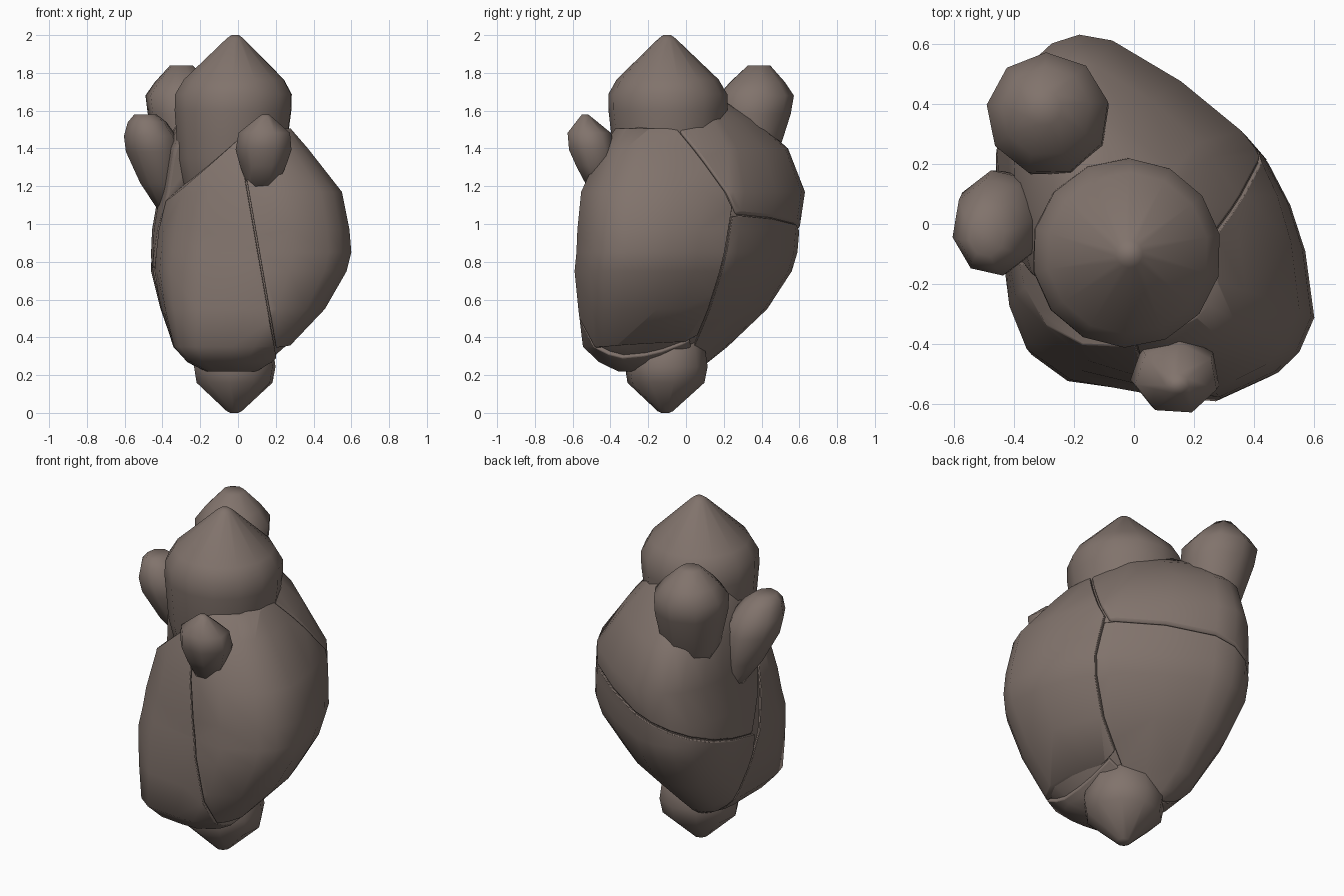
import bpy, bmesh, math
from mathutils import Vector

if "Cube" in bpy.data.objects:
    bpy.data.objects.remove(bpy.data.objects["Cube"])

mat = bpy.data.materials.new("warm_grey_brown")
mat.diffuse_color = (0.22, 0.172, 0.15, 1)
mat.use_nodes = True
mat.node_tree.nodes["Principled BSDF"].inputs["Base Color"].default_value = mat.diffuse_color


def finish(bm, name, angle=50):
    bmesh.ops.recalc_face_normals(bm, faces=bm.faces[:])
    me = bpy.data.meshes.new(name)
    bm.to_mesh(me)
    bm.free()
    me.materials.append(mat)
    ob = bpy.data.objects.new(name, me)
    bpy.context.collection.objects.link(ob)
    bpy.context.view_layer.objects.active = ob
    bpy.ops.object.select_all(action='DESELECT')
    ob.select_set(True)
    bpy.ops.object.shade_smooth_by_angle(angle=math.radians(angle))
    return ob


def loft(bm, rings):
    rows = [[bm.verts.new(p) for p in ring] for ring in rings]
    n = len(rows[0])
    for a, b in zip(rows, rows[1:]):
        for i in range(n):
            j = (i + 1) % n
            bm.faces.new((a[i], a[j], b[j], b[i]))
    bm.faces.new(rows[0][::-1])
    bm.faces.new(rows[-1])


# Plan outline of the body, and its box (xmin, xmax, ymin, ymax) at each height
outline = [(-.2, .63), (-.08, .61), (.17, .47), (.39, .3), (.44, .24), (.52, .08),
           (.57, -.08), (.6, -.31), (.55, -.43), (.48, -.5), (.29, -.59), (.1, -.57),
           (-.2, -.51), (-.35, -.4), (-.41, -.25), (-.43, -.1), (-.45, .05),
           (-.46, .25), (-.44, .4), (-.38, .53), (-.3, .6)]
levels = [(.22, -.18, .1, -.36, .05), (.27, -.27, .18, -.46, .12),
          (.35, -.34, .27, -.54, .22), (.55, -.41, .46, -.57, .43),
          (.75, -.46, .575, -.59, .56), (.85, -.46, .6, -.58, .59), (.97, -.455, .59, -.575, .60),
          (1.17, -.42, .55, -.555, .63), (1.4, -.40, .37, -.45, .54),
          (1.55, -.31, .24, -.34, .37), (1.65, -.2, .1, -.2, .2)]


def body_mesh(shrink=1.0):
    bm = bmesh.new()
    rings = []
    for z, x0, x1, y0, y1 in levels:
        rings.append([(x0 + (x + .46) / 1.06 * (x1 - x0),
                       y0 + (y + .59) / 1.22 * (y1 - y0), z) for x, y in outline])
    loft(bm, rings)
    c = Vector((0, 0, .9))
    for v in bm.verts:
        # front left corner is heavier low down, leaner above
        k = max(0, -(v.co.x + v.co.y) - .4) * (.8 - v.co.z) * .25
        v.co -= Vector((k, k, 0))
        v.co = c + (v.co - c) * shrink
    return bm


def clip(bm, cuts, gap=.004):
    for (a, b, c), keep in cuts:
        a, b, c = Vector(a), Vector(b), Vector(c)
        no = (b - a).cross(c - a).normalized()
        if no.dot(Vector(keep) - a) > 0:
            no.negate()
        bmesh.ops.bisect_plane(bm, geom=bm.verts[:] + bm.edges[:] + bm.faces[:],
                               plane_co=a - no * gap, plane_no=no, clear_outer=True)
        bmesh.ops.holes_fill(bm, edges=[e for e in bm.edges if e.is_boundary], sides=0)


# Lobe: the body clipped to one side of several planes, with a softened rim
def lobe(name, cuts):
    bm = body_mesh()
    clip(bm, cuts)
    bmesh.ops.remove_doubles(bm, verts=bm.verts[:], dist=.003)
    ob = finish(bm, name)
    bev = ob.modifiers.new("soft_rim", 'BEVEL')
    bev.width, bev.segments = .012, 2
    bev.limit_method, bev.angle_limit = 'ANGLE', math.radians(48)


front, right = (-.15, -.5, .8), (.5, -.2, .9)
upper, lower = (-.1, .5, 1.35), (.1, .45, .6)
front_seam = ((.04, -.57, 1.25), (.2, -.55, .33), (.2, .08, .33))
side_seam_top = ((.43, .25, 1.1), (.28, -.02, 1.47), (0, .05, 1.1))
side_seam_low = ((.43, .25, 1.08), (.25, .07, .37), (0, .1, .8))
back_seam = ((.43, .27, 1.06), (-.1, .6, 1.0), (-.46, 0, .75))
left_seam = ((-.42, -.05, .75), (.3, -.05, .75), (-.42, -.16, 1.3))
front_top = ((-.3, -.3, 1.19), (0, -.4, 1.45), (0, -.1, 1.47))
right_top = ((0, 0, 1.51), (1, 0, 1.51), (0, 1, 1.51))
right_base = ((.2, -.5, .34), (.2, .1, .38), (.4, -.2, .37))

core = body_mesh(.975)
clip(core, [(front_top, front)], .02)
finish(core, "inner_core")
lobe("front_left_lobe", [(front_seam, front), (left_seam, front), (front_top, front)])
lobe("right_lobe", [(front_seam, right), (side_seam_top, right), (side_seam_low, right),
                    (right_top, right), (right_base, right)])
lobe("upper_back_lobe", [(side_seam_top, upper), (back_seam, upper), (left_seam, upper)])
lobe("lower_back_lobe", [(side_seam_low, lower), (back_seam, lower), (left_seam, lower)])


# Knob: faceted bud lofted along an axis, profile of (fraction, radius)
def knob(name, base, tip, profile, n=9, ys=1.0, turn=0.2):
    base, tip = Vector(base), Vector(tip)
    bm = bmesh.new()
    rings = []
    for t, r in profile:
        c = base.lerp(tip, t)
        rings.append([c + Vector((math.cos(a) * r, math.sin(a) * r * ys, 0))
                      for a in (turn + math.tau * i / n for i in range(n))])
    loft(bm, rings)
    finish(bm, name, 65)


knob("top_bud", (-.04, -.09, 1.13), (-.015, -.1, 2.0),
     [(0, .22), (.1, .255), (.25, .29), (.43, .305), (.54, .315), (.64, .315),
      (.73, .27), (.98, .045), (1, .02)], 14)
knob("back_left_bud", (-.25, .31, 1.2), (-.3, .385, 1.84),
     [(0, .09), (.25, .155), (.6, .2), (.75, .205), (.86, .15), (1, .06)], 9)
knob("left_bud", (-.375, .09, 1.06), (-.49, -.04, 1.58),
     [(0, .04), (.3, .11), (.62, .15), (.78, .142), (.92, .105), (1, .06)], 8, 1.15)
knob("front_right_bud", (.13, -.46, 1.19), (.145, -.535, 1.58),
     [(0, .075), (.3, .125), (.52, .152), (.75, .14), (.96, .04), (1, .02)], 7, .85, .6)
knob("bottom_bud", (-.015, -.1, .42), (-.02, -.11, 0),
     [(0, .14), (.12, .2), (.42, .22), (.62, .205), (.98, .04), (1, .02)], 10)
